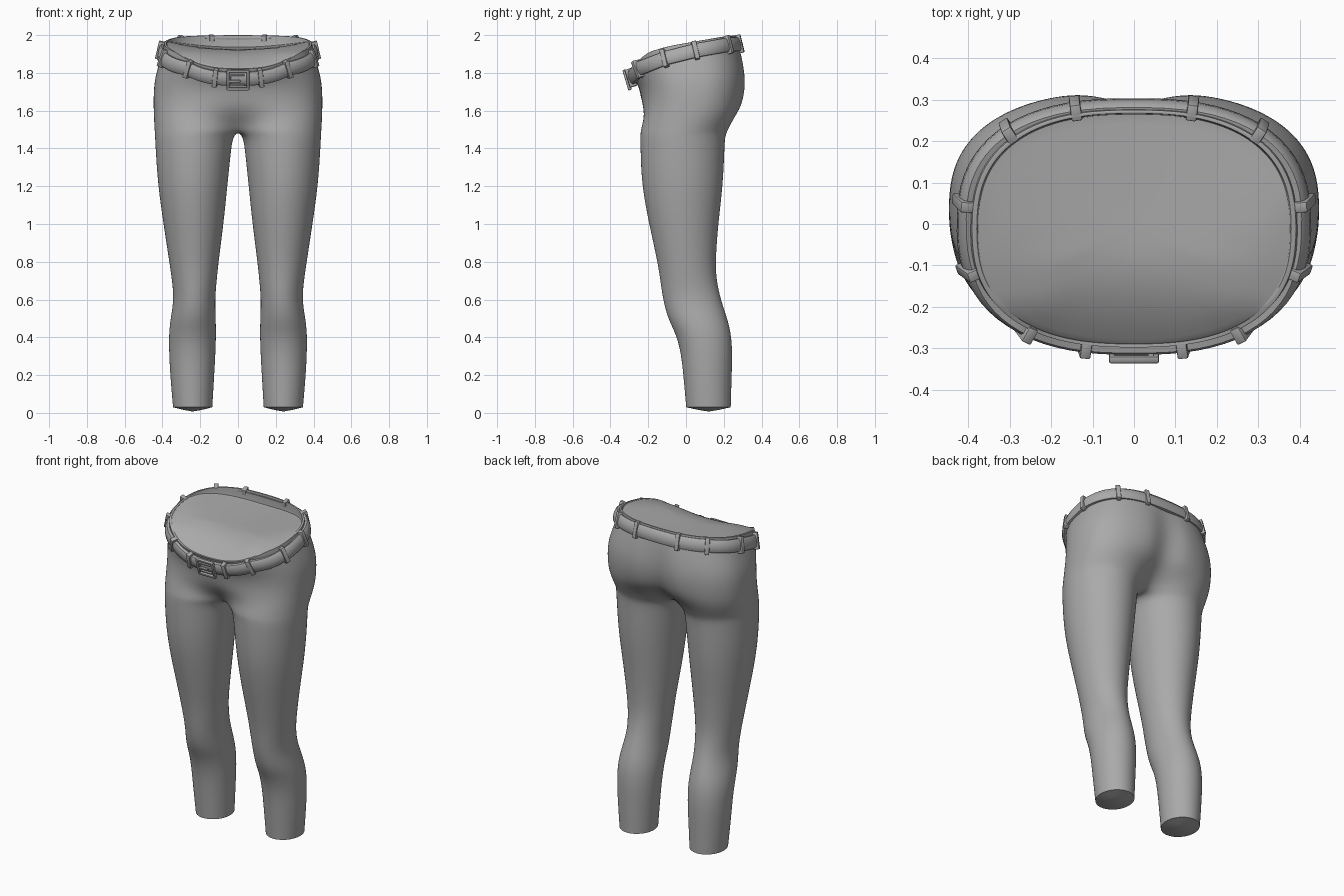
import bpy, bmesh, math
from mathutils import Vector, Matrix

if "Cube" in bpy.data.objects:
    bpy.data.objects.remove(bpy.data.objects["Cube"])

grey = bpy.data.materials.new("grey cloth")
grey.diffuse_color = (0.4, 0.4, 0.4, 1)
grey.use_nodes = True
grey.node_tree.nodes["Principled BSDF"].inputs["Base Color"].default_value = grey.diffuse_color


def interp(table, v):
    """Piecewise linear lookup."""
    if v <= table[0][0]:
        return table[0][1]
    for (a, p), (b, q) in zip(table, table[1:]):
        if v <= b:
            return p + (q - p) * (v - a) / (b - a)
    return table[-1][1]


def spow(v, p):
    return math.copysign(abs(v) ** p, v)


def finish(name, bm, angle=40):
    me = bpy.data.meshes.new(name)
    bmesh.ops.recalc_face_normals(bm, faces=bm.faces)
    bm.to_mesh(me)
    bm.free()
    ob = bpy.data.objects.new(name, me)
    bpy.context.collection.objects.link(ob)
    me.materials.append(grey)
    bpy.ops.object.select_all(action='DESELECT')
    ob.select_set(True)
    bpy.context.view_layer.objects.active = ob
    bpy.ops.object.shade_smooth_by_angle(angle=math.radians(angle))
    return ob


RIM = [(-.30, 1.82), (-.25, 1.87), (-.2, 1.91), (-.1, 1.94), (0, 1.958), (.2, 1.992), (.28, 2.0)]
CAP = [(-.30, 1.815), (-.2, 1.89), (-.1, 1.92), (.28, 1.935)]
BELT = [(-.295, 1.768), (-.25, 1.822), (-.11, 1.877), (.05, 1.918), (.22, 1.948), (.28, 1.952)]
N = 24
SEAM = range(10, 15)      # ring points lying on the centre plane above the crotch

# legs: height, inner x, outer x, front y, back y
LEG = [(.03, .135, .345, 0, .238), (.2, .125, .36, -.015, .243), (.32, .118, .366, -.028, .247),
       (.42, .115, .367, -.055, .24), (.5, .117, .358, -.098, .22), (.6, .121, .34, -.123, .185),
       (.7, .112, .35, -.137, .163), (.8, .102, .365, -.152, .157), (1, .075, .396, -.197, .172),
       (1.2, .055, .425, -.236, .197), (1.38, .036, .437, -.243, .205), (1.46, .026, .441, -.243, .208)]
# hips: height, outer x, front y, back y, blend from thigh to hip outline, cleft depth
HIP = [(1.49, .443, -.243, .22, 0, 0), (1.53, .445, -.243, .25, .3, .01),
       (1.57, .447, -.243, .28, .6, .03), (1.62, .448, -.242, .308, .88, .045)]
# upper hips, as a fraction of the way to the waist rim
TOP = [(.22, .448, -.24, .322, 1, .045), (.45, .441, -.252, .322, 1, .035),
       (.7, .415, -.28, .303, 1, .02), (.86, .40, -.29, .286, 1, .01), (1, .392, -.299, .276, 1, 0)]


def leg_ring(z, xi, xo, yf, yb):
    return [Vector(((xi + xo) / 2 + (xo - xi) / 2 * math.cos(a),
                    (yf + yb) / 2 + (yb - yf) / 2 * math.sin(a), z))
            for a in (math.tau * i / N for i in range(N))]


def hip_ring(z, xo, yf, yb, w, cleft):
    thigh = leg_ring(z, 0, xo, yf, yb)
    yc, ry = (yf + yb) / 2, (yb - yf) / 2
    out = []
    for i, t in enumerate(thigh):
        a = math.tau * (i if i <= 12 else i - N) / N
        if i in SEAM:
            k = (12 - i) / 2
            p = Vector((0, yc + ry * k, z))
            t = Vector((0, yc + ry * .5 * k, z))
        else:
            h = a * .6
            p = Vector((xo * spow(math.cos(h), .8), yc + ry * spow(math.sin(h), .8), z))
        p = t.lerp(p, w)
        if p.y > yc:
            p.y -= cleft * math.exp(-(p.x / .07) ** 2)
        out.append(p)
    return out


# --- trousers: half body lofted from ankle to waist, then mirrored ---
rings = [[Vector((.24, .12, .003))] * N]
rings += [leg_ring(*r) for r in LEG]
ankle = 1
rings += [hip_ring(*r) for r in HIP]
for f, *r in TOP:
    ring = hip_ring(0, *r)
    for p in ring:
        p.z = 1.62 + f * (interp(RIM, p.y) - 1.62)
    rings.append(ring)
rim = len(rings) - 1
# waist closure sunk behind the rim
for s in (.97, .965, .8, .55, .28, 0):
    ring = []
    for p in rings[rim]:
        q = Vector((p.x * s, (p.y + .01) * s - .01, p.z))
        if s != .97:
            q.z = min(interp(CAP, q.y) + .04 * (q.x / .38) ** 2, interp(RIM, q.y) - .004)
        ring.append(q)
    rings.append(ring)

bm = bmesh.new()
vs = [[bm.verts.new(p) for p in r] for r in rings]
crease = bm.edges.layers.float.new("crease_edge")
for a, b in zip(vs, vs[1:]):
    for i in range(N):
        j = (i + 1) % N
        quad = (a[i], a[j], b[j], b[i])
        if any(v.co.x > 1e-5 for v in quad):
            bm.faces.new(quad)
for k in (ankle, rim, rim + 1, rim + 2):
    for i in range(N):
        e = bm.edges.get((vs[k][i], vs[k][(i + 1) % N]))
        if e:
            e[crease] = 1 if k == ankle else .8
bmesh.ops.remove_doubles(bm, verts=bm.verts, dist=1e-5)
bmesh.ops.delete(bm, geom=[v for v in bm.verts if not v.link_faces], context='VERTS')
body = finish("trousers", bm, 50)
mod = body.modifiers.new("mirror", 'MIRROR')
mod.use_clip = True
sub = body.modifiers.new("smooth", 'SUBSURF')
sub.levels = sub.render_levels = 2


# --- belt: rounded band following the sloping waist ---
def belt_frame(t):
    """Centre, tangent, outward and up directions at angle t."""
    def pos(t):
        s = spow(math.sin(t), .8)
        y = s * (.284 if s > 0 else .295)
        return Vector((.408 * spow(math.cos(t), .8), y, interp(BELT, y)))
    c = pos(t)
    tan = (pos(t + .02) - pos(t - .02)).normalized()
    out = Vector((tan.y, -tan.x, 0)).normalized()
    lean = interp([(-.29, .3), (-.1, -.25)], c.y)
    up = (Vector((0, 0, 1)) + out * lean).normalized()
    up = (up - tan * up.dot(tan)).normalized()
    return c, tan, tan.cross(up), up


SECTION = [(-.012, -.036), (.006, -.037), (.013, -.028), (.017, 0), (.013, .028),
           (.006, .037), (-.012, .036)]
bm = bmesh.new()
M = 72
loops = []
for i in range(M):
    c, tan, out, up = belt_frame(math.tau * (i + .5) / M)
    loops.append([bm.verts.new(c + out * d + up * h) for d, h in SECTION])
for i in range(M):
    a, b = loops[i], loops[(i + 1) % M]
    for k in range(len(SECTION)):
        m = (k + 1) % len(SECTION)
        bm.faces.new((a[k], a[m], b[m], b[k]))
finish("belt", bm)


def block(name, centre, axes, size, bevel=.004):
    bm = bmesh.new()
    bmesh.ops.create_cube(bm, size=1)
    bmesh.ops.scale(bm, vec=size, verts=bm.verts)
    bmesh.ops.bevel(bm, geom=bm.edges[:], offset=bevel, segments=2, affect='EDGES', profile=.5)
    m = Matrix(axes).transposed().to_4x4()
    m.translation = centre
    bmesh.ops.transform(bm, matrix=m, verts=bm.verts)
    return finish(name, bm)


# --- belt loops, found by their direction round the waist ---
for x, y in ((.12, -.29), (.26, -.25), (.385, -.11), (.405, .05), (.30, .22), (.14, .275)):
    for side in (1, -1):
        ry = .284 if y > 0 else .295
        t = math.atan2(spow(y / ry, 1.25), spow(side * x / .408, 1.25))
        c, tan, out, up = belt_frame(t)
        block("belt_loop", c + out * .003, (tan, out, up), (.026, .04, .098))

# --- buckle: square frame, inner bar and prong ---
c, tan, out, up = belt_frame(-math.pi / 2)
c = c + out * .018
axes = (tan, out, up)
for s in (1, -1):
    block("buckle_side", c + tan * .053 * s, axes, (.014, .018, .112))
    block("buckle_rail", c + up * .049 * s, axes, (.12, .018, .014))
    block("buckle_keeper_rail", c + up * .028 * s - tan * .005, axes, (.08, .012, .008), .002)
block("buckle_keeper_side", c - tan * .042, axes, (.008, .012, .062), .002)
block("buckle_prong", c - tan * .018 - up * .006, axes, (.06, .018, .012), .003)
